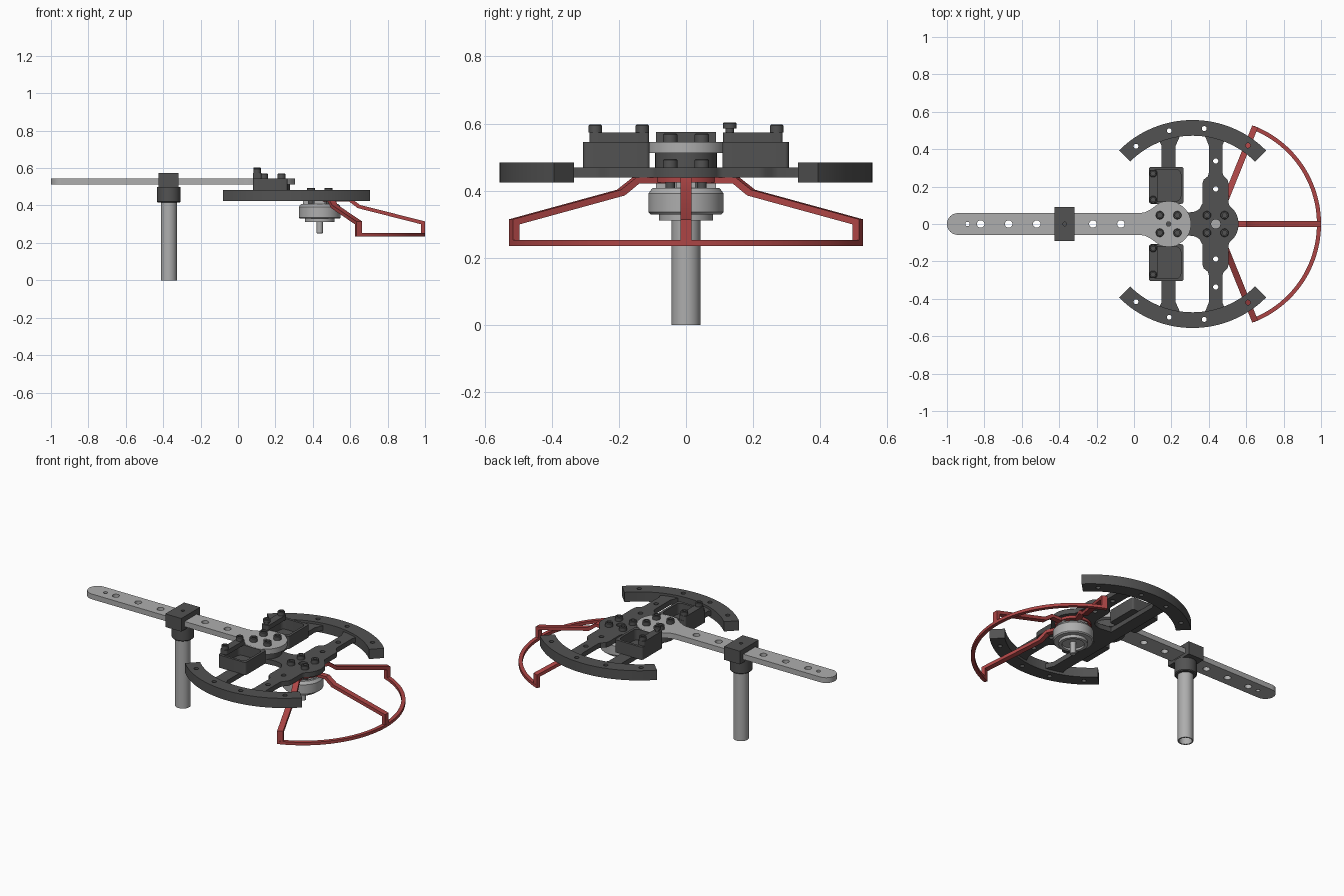
import bpy, bmesh
from math import sin, cos, radians, pi

if "Cube" in bpy.data.objects:
    bpy.data.objects.remove(bpy.data.objects["Cube"])


def material(name, c):
    m = bpy.data.materials.new(name)
    m.diffuse_color = (*c, 1)
    m.use_nodes = True
    m.node_tree.nodes["Principled BSDF"].inputs["Base Color"].default_value = m.diffuse_color
    return m


DARK = material("dark_grey", (0.085, 0.085, 0.085))
LIGHT = material("light_grey", (0.42, 0.42, 0.42))
RED = material("red", (0.42, 0.06, 0.06))
HUB, MOTOR, RINGC = 0.185, 0.437, 0.313   # x of the main axes


def finish(ob, mat):
    bm = bmesh.new()
    bm.from_mesh(ob.data)
    bmesh.ops.remove_doubles(bm, verts=bm.verts, dist=1e-5)
    bmesh.ops.recalc_face_normals(bm, faces=bm.faces)
    bm.to_mesh(ob.data)
    bm.free()
    ob.data.materials.clear()
    ob.data.materials.append(mat)
    bpy.ops.object.select_all(action='DESELECT')
    ob.select_set(True)
    bpy.context.view_layer.objects.active = ob
    bpy.ops.object.shade_smooth_by_angle(angle=radians(35))
    return ob


def arc(cx, cy, r, a0, a1, n=32):
    return [(cx + r * cos(radians(a0 + (a1 - a0) * i / n)),
             cy + r * sin(radians(a0 + (a1 - a0) * i / n))) for i in range(n + 1)]


def hole(x, y, r, n=20):
    return arc(x, y, r, 0, 360, n)[:-1]


def rrect(x0, x1, y0, y1, r):
    return (arc(x1 - r, y1 - r, r, 0, 90, 6) + arc(x0 + r, y1 - r, r, 90, 180, 6)
            + arc(x0 + r, y0 + r, r, 180, 270, 6) + arc(x1 - r, y0 + r, r, 270, 360, 6))


def mirrored(half):
    return half + [(x, -y) for x, y in reversed(half) if abs(y) > 1e-6]


def plate(name, loops, z0, z1, mat, bevel=0):
    """Flat outline (first loop) with holes, extruded from z0 to z1."""
    cu = bpy.data.curves.new(name, 'CURVE')
    cu.dimensions, cu.fill_mode, cu.extrude = '2D', 'BOTH', (z1 - z0) / 2
    for pts in loops:
        s = cu.splines.new('POLY')
        s.points.add(len(pts) - 1)
        for p, (x, y) in zip(s.points, pts):
            p.co = (x, y, 0, 1)
        s.use_cyclic_u = True
    ob = bpy.data.objects.new(name, cu)
    bpy.context.collection.objects.link(ob)
    ob.location.z = (z0 + z1) / 2
    bpy.ops.object.select_all(action='DESELECT')
    ob.select_set(True)
    bpy.context.view_layer.objects.active = ob
    bpy.ops.object.convert(target='MESH')
    return finish(bpy.context.view_layer.objects.active, mat)


def lathe(name, prof, x, y, mat, n=40):
    """Revolve an (r, z) profile around a vertical axis."""
    bm = bmesh.new()
    vs = [bm.verts.new((r, 0, z)) for r, z in prof]
    es = [bm.edges.new(p) for p in zip(vs, vs[1:])]
    bmesh.ops.spin(bm, geom=vs + es, cent=(0, 0, 0), axis=(0, 0, 1),
                   angle=2 * pi, steps=n, use_duplicate=False)
    bmesh.ops.remove_doubles(bm, verts=bm.verts, dist=1e-5)
    me = bpy.data.meshes.new(name)
    bm.to_mesh(me)
    bm.free()
    ob = bpy.data.objects.new(name, me)
    bpy.context.collection.objects.link(ob)
    ob.location = (x, y, 0)
    return finish(ob, mat)


def bolt(name, x, y, z0, z1, r=0.022):
    lathe(name, [(0, z0), (r, z0), (r, z1 - 0.003), (r - 0.003, z1), (r * .55, z1),
                 (r * .55, z1 - 0.012), (0, z1 - 0.012)], x, y, DARK, 18)


# long arm with a row of holes and a round end plate
half = (arc(-0.942, 0, 0.058, 180, 90, 12) + [(0.03, 0.058), (0.06, 0.063), (0.083, 0.075)]
        + arc(HUB, 0, 0.12, 135, 0, 30))
holes = [hole(x, 0, r) for x, r in ((-.89, .012), (-.82, .02), (-.67, .02), (-.52, .02),
                                    (-.37, .012), (-.22, .02), (-.07, .02), (HUB, .012))]
plate("arm", [mirrored(half)] + holes, 0.513, 0.545, LIGHT)

# leg tube, collar and clamp
lathe("leg_tube", [(0.036, 0), (0.043, 0), (0.043, 0.48), (0.036, 0.48), (0.036, 0)], -0.37, 0, LIGHT)
lathe("leg_collar", [(0.043, 0.415), (0.057, 0.415), (0.062, 0.42), (0.062, 0.5), (0, 0.5)], -0.37, 0, DARK)
clamp = [(-0.425, -0.09), (-0.318, -0.09), (-0.318, 0.09), (-0.425, 0.09)]
plate("clamp_top", [clamp, hole(-0.37, 0, 0.01)], 0.545, 0.575, DARK)
plate("clamp_bottom", [clamp], 0.495, 0.513, DARK)
for s, side in ((1, "back"), (-1, "front")):
    plate("clamp_cheek_" + side, [[(x, s * y) for x, y in (
        (-0.425, 0.06), (-0.318, 0.06), (-0.318, 0.09), (-0.425, 0.09))]], 0.513, 0.545, DARK)

# centre frame: motor plate with waist, and the rear cross bar
half = ([(HUB, 0.075), (0.295, 0.062), (0.325, 0.066), (0.35, 0.08), (0.366, 0.11), (0.366, 0.215)]
        + [(0.372, 0.237), (0.395, 0.255), (0.40, 0.275), (0.40, 0.42), (0.39, 0.445), (0.375, 0.48)]
        + [(0.5, 0.48), (0.483, 0.445), (0.473, 0.42), (0.473, 0.275), (0.48, 0.255), (0.5, 0.237)]
        + [(0.506, 0.215), (0.506, 0.11)] + arc(MOTOR, 0, 0.122, 52, 0, 14))
holes = [hole(MOTOR, y, 0.014) for y in (-.337, -.187, .187, .337)] + [hole(MOTOR, 0, 0.025)]
plate("motor_plate", [mirrored(half)] + holes, 0.44, 0.47, DARK)
half = [(0.12, 0.48), (0.135, 0.445), (0.147, 0.42)]
left = half + [(x, -y) for x, y in reversed(half)]
plate("cross_bar", [left + [(2 * HUB - x, y) for x, y in reversed(left)]], 0.44, 0.47, DARK)
lathe("arm_hub", [(0, 0.47), (0.092, 0.47), (0.092, 0.513), (0, 0.513)], HUB, 0, DARK)

# curved side bumpers, trays and their bolts on both sides
for s, side in ((1, "back"), (-1, "front")):
    outline = arc(RINGC, 0, 0.556, 45, 135) + arc(RINGC, 0, 0.472, 135, 45)
    holes = [hole(RINGC + .514 * cos(radians(a)), .514 * sin(radians(a)), 0.013)
             for a in (54.8, 83, 104, 126)]
    plate("bumper_" + side, [[(x, s * y) for x, y in l] for l in [outline] + holes], 0.425, 0.484, DARK)
    y0, y1 = sorted((s * 0.108, s * 0.306))
    outer = rrect(0.08, 0.265, y0, y1, 0.012)
    plate("tray_floor_" + side, [outer], 0.468, 0.48, DARK)
    plate("tray_wall_" + side, [outer, rrect(0.095, 0.25, y0 + .015, y1 - .015, 0.025)], 0.48, 0.545, DARK)
    y0, y1 = sorted((s * 0.11, s * 0.288))
    plate("tray_tab_" + side, [rrect(0.08, 0.125, y0, y1, 0.01)], 0.545, 0.573, DARK)
    bolt("tray_bolt_outer_" + side, 0.102, s * 0.27, 0.573, 0.597, 0.02)
    if s < 0:
        bolt("tray_bolt_inner", 0.102, s * 0.13, 0.573, 0.597, 0.02)
    else:
        lathe("raised_bolt_stem", [(0.013, 0.573), (0.013, 0.586)], 0.102, 0.13, DARK, 16)
        bolt("raised_bolt_head", 0.102, 0.13, 0.585, 0.604, 0.02)

# four bolts on each round plate, and the motor mounting feet
for i in (-1, 1):
    for j in (-1, 1):
        bolt("arm_bolt", HUB + i * .047, j * .047, 0.545, 0.57)
        bolt("motor_bolt", MOTOR + i * .047, j * .047, 0.47, 0.494)
        lathe("motor_post", [(0, 0.39), (0.014, 0.39), (0.014, 0.44), (0, 0.44)],
              MOTOR + i * .047, j * .047, DARK, 16)
for k in range(4):
    foot = [(0.05, -0.028), (0.09, -0.028), (0.09, 0.028), (0.05, 0.028)]
    c, s = cos(k * pi / 2), sin(k * pi / 2)
    plate("motor_foot", [[(MOTOR + x * c - y * s, x * s + y * c) for x, y in foot]], 0.39, 0.424, LIGHT)

# motor bell, core and shaft
lathe("motor_bell", [(0, 0.324), (0.062, 0.324), (0.062, 0.312), (0.08, 0.312), (0.08, 0.33), (0.106, 0.33),
                     (0.112, 0.336), (0.112, 0.392), (0.1, 0.408), (0.085, 0.408), (0.085, 0.395), (0, 0.395)],
      MOTOR, 0, LIGHT, 48)
lathe("motor_core", [(0, 0.39), (0.035, 0.39), (0.035, 0.426), (0, 0.426)], MOTOR, 0, LIGHT)
lathe("motor_shaft", [(0, 0.25), (0.014, 0.25), (0.017, 0.253), (0.017, 0.33)], MOTOR, 0, LIGHT, 20)

# red propeller guard: hub ring, rim and three bent spokes
plate("guard_hub", [hole(MOTOR, 0, 0.1, 40), hole(MOTOR, 0, 0.025)], 0.424, 0.44, RED)
plate("guard_rim", [arc(MOTOR, 0, 0.563, -69, 69, 64) + arc(MOTOR, 0, 0.541, 69, -69, 64)],
      0.235, 0.253, RED)
profile = [(0.07, 0.44), (0.165, 0.44), (0.215, 0.403), (0.562, 0.315), (0.562, 0.235),
           (0.541, 0.235), (0.541, 0.3), (0.203, 0.386), (0.156, 0.422), (0.07, 0.422)]
for a in (-68, 0, 68):
    bm = bmesh.new()
    f = bm.faces.new([bm.verts.new((r, -0.0165, z)) for r, z in profile])
    ext = bmesh.ops.extrude_face_region(bm, geom=[f], use_keep_orig=True)
    bmesh.ops.translate(bm, vec=(0, 0.033, 0),
                        verts=[v for v in ext["geom"] if isinstance(v, bmesh.types.BMVert)])
    me = bpy.data.meshes.new("guard_spoke")
    bm.to_mesh(me)
    bm.free()
    ob = bpy.data.objects.new("guard_spoke", me)
    bpy.context.collection.objects.link(ob)
    ob.location.x = MOTOR
    ob.rotation_euler.z = radians(a)
    finish(ob, RED)
